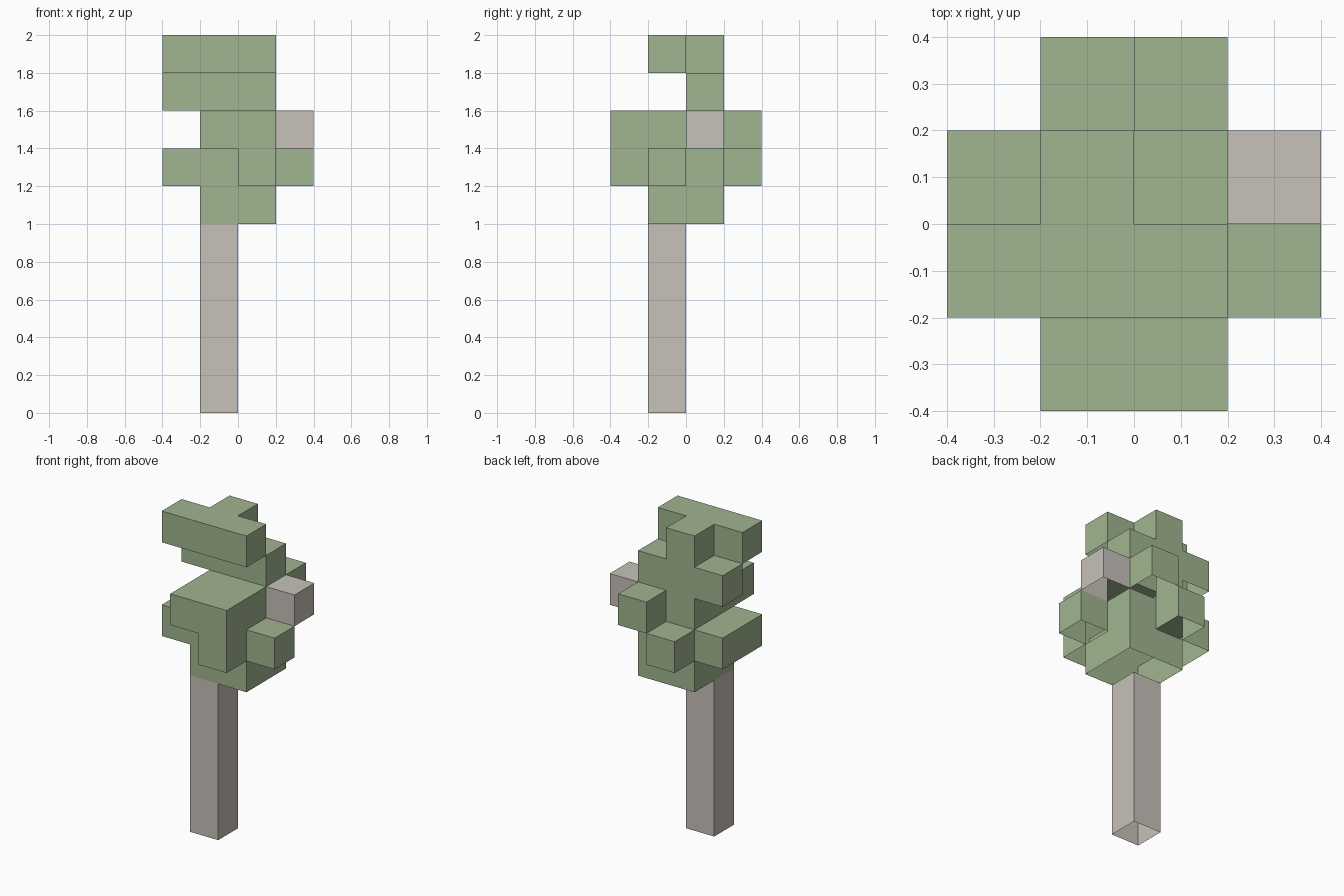
import bpy, bmesh
from mathutils import Vector

if "Cube" in bpy.data.objects:
    bpy.data.objects.remove(bpy.data.objects["Cube"])

S = 0.2  # block size

# Each layer is listed back row to front row, left to right
TRUNK_LAYER = ".... .... .T.. ...."
CROWN_LAYERS = [
    ".... .LL. .LL. ....",
    ".L.. LLL. LLLL ..L.",
    "..L. .LLB .LL. .LL.",
    ".... LLL. .... ....",
    ".... .L.. LLL. ....",
]

blocks = {}
for k, layer in enumerate([TRUNK_LAYER] * 5 + CROWN_LAYERS):
    for r, row in enumerate(layer.split()):
        for c, kind in enumerate(row):
            if kind != ".":
                blocks[(c - 2, 1 - r, k)] = kind


def srgb(*rgb):
    lin = [((v / 255 + 0.055) / 1.055) ** 2.4 for v in rgb]
    return (*lin, 1.0)


def material(name, color):
    m = bpy.data.materials.new(name)
    m.diffuse_color = color
    m.use_nodes = True
    m.node_tree.nodes["Principled BSDF"].inputs["Base Color"].default_value = m.diffuse_color
    return m


# Only outer sides and tops are made; the blocks are open underneath
DIRECTIONS = [(1, 0, 0), (-1, 0, 0), (0, 1, 0), (0, -1, 0), (0, 0, 1)]


def build(name, kind, mat):
    bm = bmesh.new()
    for cell, cell_kind in blocks.items():
        if cell_kind != kind:
            continue
        centre = Vector(cell) + Vector((0.5, 0.5, 0.5))
        for d in DIRECTIONS:
            if tuple(a + b for a, b in zip(cell, d)) in blocks:
                continue
            n = Vector(d)
            u = Vector((d[1], d[2], d[0]))
            v = n.cross(u)
            corners = [(-1, -1), (1, -1), (1, 1), (-1, 1)]
            bm.faces.new([bm.verts.new((centre + (n + u * a + v * b) / 2) * S)
                          for a, b in corners])
    # Join neighbouring squares into larger flat faces
    bmesh.ops.remove_doubles(bm, verts=bm.verts, dist=0.001)
    bmesh.ops.dissolve_limit(bm, angle_limit=0.01, verts=bm.verts, edges=bm.edges)
    mesh = bpy.data.meshes.new(name)
    bm.to_mesh(mesh)
    bm.free()
    mesh.materials.append(mat)
    bpy.context.collection.objects.link(bpy.data.objects.new(name, mesh))


leaf = material("leaf green", srgb(161, 181, 144))
bark = material("bark grey", srgb(199, 193, 185))

build("trunk", "T", bark)
build("leaf_crown", "L", leaf)
build("branch_stub", "B", bark)
